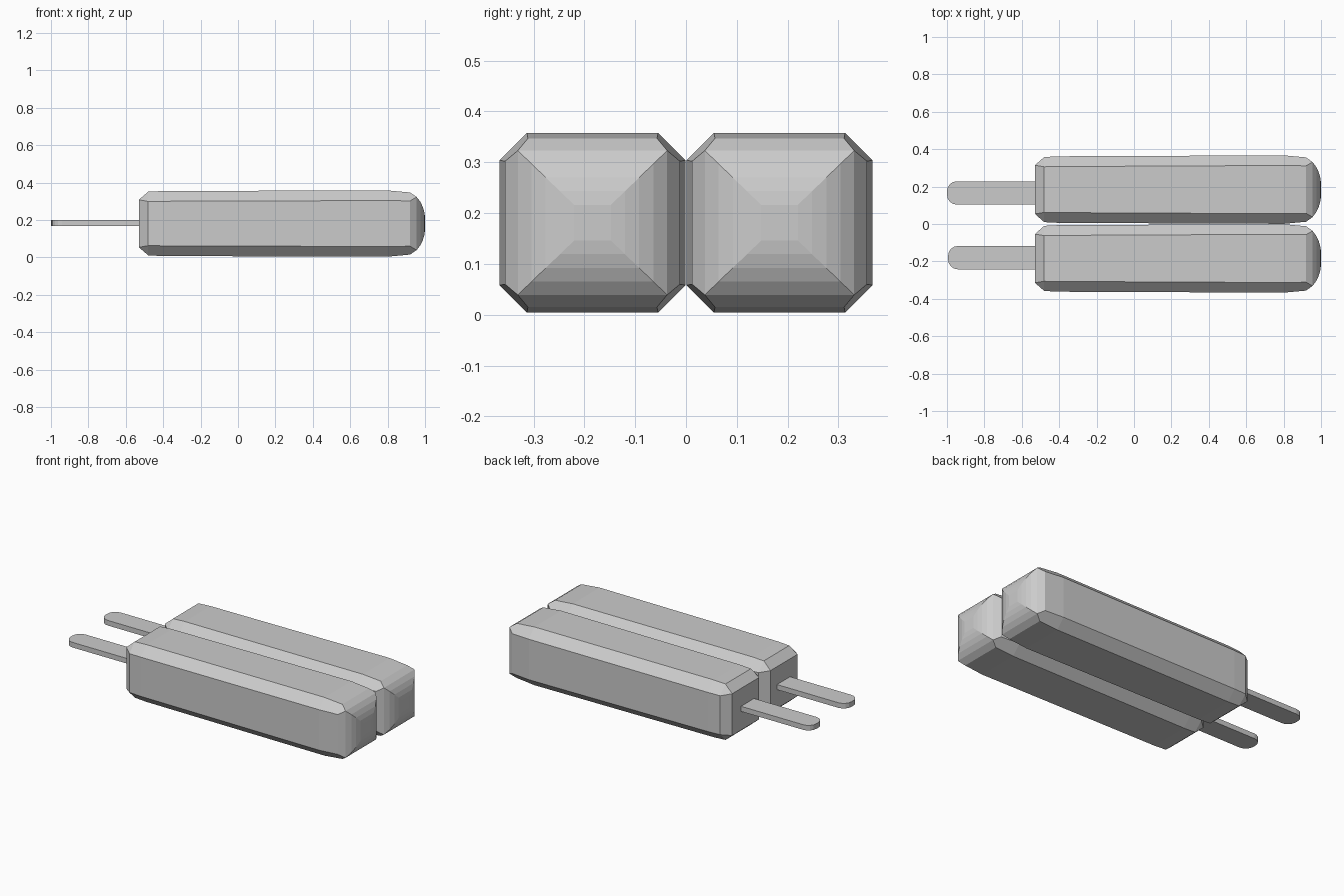
import bpy, bmesh, math

if "Cube" in bpy.data.objects:
    bpy.data.objects.remove(bpy.data.objects["Cube"])


def finish(name, bm):
    bmesh.ops.remove_doubles(bm, verts=bm.verts, dist=0.0005)
    bmesh.ops.recalc_face_normals(bm, faces=bm.faces)
    mesh = bpy.data.meshes.new(name)
    bm.to_mesh(mesh)
    bm.free()
    obj = bpy.data.objects.new(name, mesh)
    bpy.context.collection.objects.link(obj)
    return obj


def octagon(hy, hz, c):
    # square with cut corners; c = 0 collapses to a plain square
    return [(hy, hz - c), (hy - c, hz), (c - hy, hz), (-hy, hz - c),
            (-hy, c - hz), (c - hy, -hz), (hy - c, -hz), (hy, c - hz)]


# Ice bar sections along x: position, half width, half height, corner cut
SECTIONS = [(-0.53, 0.130, 0.127, 0), (-0.48, 0.174, 0.170, 0.052),
            (-0.40, 0.178, 0.174, 0.055), (0.80, 0.183, 0.177, 0.054),
            (0.92, 0.172, 0.166, 0.045), (0.955, 0.147, 0.142, 0),
            (0.975, 0.120, 0.116, 0), (0.988, 0.092, 0.089, 0),
            (0.996, 0.064, 0.062, 0), (1.0, 0.036, 0.035, 0)]


def ice_bar(name, cy):
    bm = bmesh.new()
    rings = [[bm.verts.new((x, cy + y, 0.181 + z)) for y, z in octagon(hy, hz, c)]
             for x, hy, hz, c in SECTIONS]
    for a, b in zip(rings, rings[1:]):
        for i in range(8):
            j = (i + 1) % 8
            bm.faces.new((a[i], a[j], b[j], b[i]))
    bm.faces.new(rings[0])
    bm.faces.new(rings[-1])
    return finish(name, bm)


def stick(name, cy, tip):
    # flat strip with rounded outer corners, pushed up into the bar
    r, w, inner = 0.053, 0.0625, -0.45
    outline = [(inner, cy - w), (inner, cy + w)]
    for side in (1, -1):
        for k in range(5):
            a = math.radians(22.5 * (k if side == 1 else 4 - k))
            outline.append((tip + r - r * math.sin(a),
                            cy + side * (w - r + r * math.cos(a))))
    bm = bmesh.new()
    face = bm.faces.new([bm.verts.new((x, y, 0.168)) for x, y in outline])
    ext = bmesh.ops.extrude_face_region(bm, geom=[face], use_keep_orig=True)
    top = [v for v in ext["geom"] if isinstance(v, bmesh.types.BMVert)]
    bmesh.ops.translate(bm, verts=top, vec=(0, 0, 0.031))
    return finish(name, bm)


ice_bar("ice_bar_left", 0.184)
ice_bar("ice_bar_right", -0.184)
stick("stick_left", 0.166, -1.0)
stick("stick_right", -0.180, -0.994)
